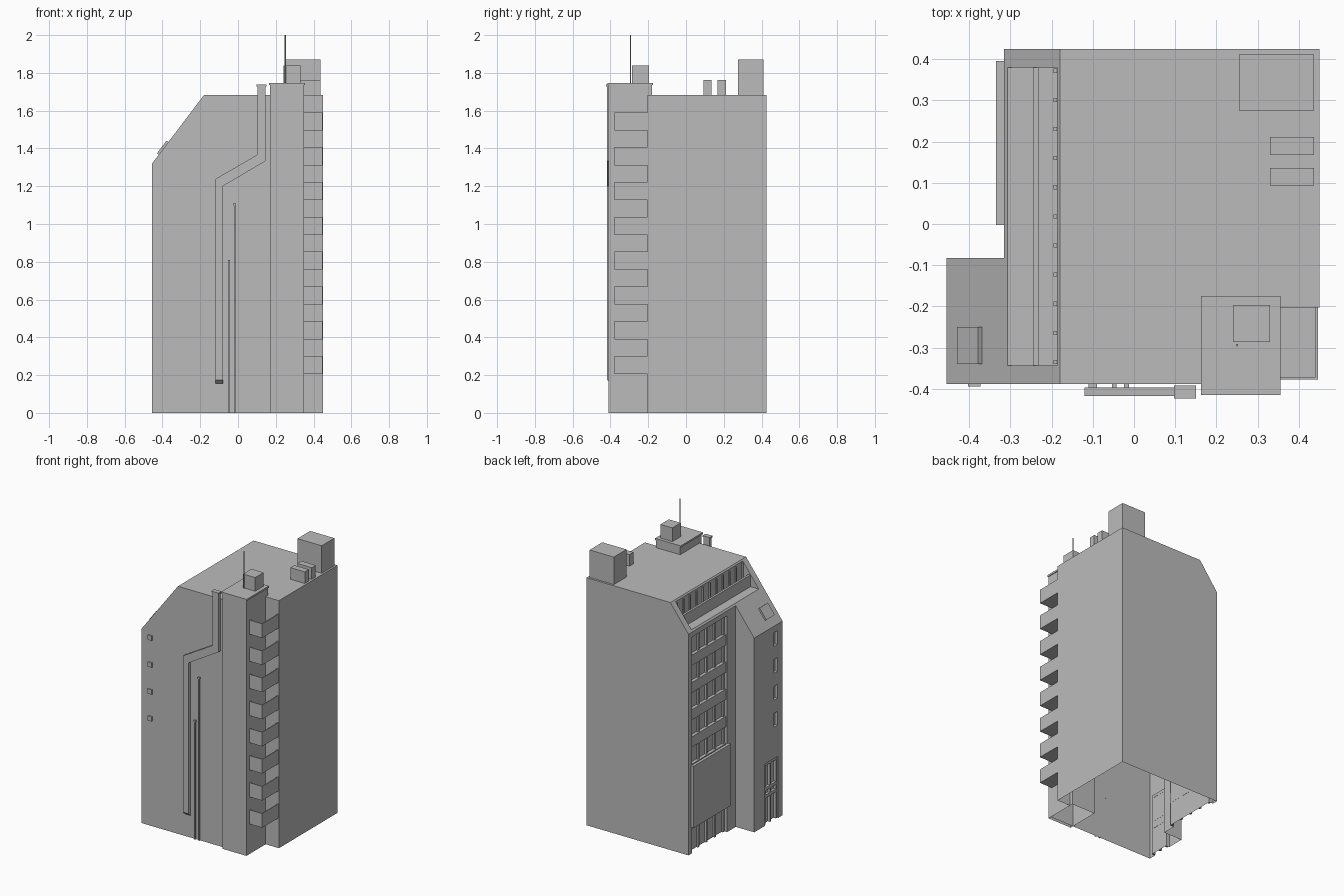
import bpy, bmesh
from mathutils import Vector

if "Cube" in bpy.data.objects:
    bpy.data.objects.remove(bpy.data.objects["Cube"])

grey = bpy.data.materials.new("concrete grey")
grey.use_nodes = True
COLOUR = (0.5, 0.5, 0.5, 1)
grey.diffuse_color = COLOUR
for node in grey.node_tree.nodes:
    if node.type == 'BSDF_PRINCIPLED':
        node.inputs["Base Color"].default_value = COLOUR
        node.inputs["Roughness"].default_value = 0.8


def finish(name, bm):
    bmesh.ops.recalc_face_normals(bm, faces=bm.faces[:])
    me = bpy.data.meshes.new(name)
    bm.to_mesh(me)
    bm.free()
    me.materials.append(grey)
    ob = bpy.data.objects.new(name, me)
    bpy.context.scene.collection.objects.link(ob)
    return ob


def add_prism(bm, profile, y0, y1):
    """Extrude an x-z outline along y."""
    face = bm.faces.new([bm.verts.new((x, y0, z)) for x, z in profile])
    ext = bmesh.ops.extrude_face_region(bm, geom=[face])
    moved = [v for v in ext["geom"] if isinstance(v, bmesh.types.BMVert)]
    bmesh.ops.translate(bm, verts=moved, vec=(0, y1 - y0, 0))


def add_box(bm, x, y, z):
    add_prism(bm, [(x[0], z[0]), (x[1], z[0]), (x[1], z[1]), (x[0], z[1])], *y)


def prism(name, profile, y0, y1):
    bm = bmesh.new()
    add_prism(bm, profile, y0, y1)
    return finish(name, bm)


def boxes(name, *specs):
    bm = bmesh.new()
    for spec in specs:
        add_box(bm, *spec)
    return finish(name, bm)


def open_bottom(ob):
    """Remove the faces that lie on the ground."""
    bm = bmesh.new()
    bm.from_mesh(ob.data)
    low = [f for f in bm.faces if all(abs(v.co.z) < 1e-3 for v in f.verts)]
    bmesh.ops.delete(bm, geom=low, context='FACES')
    bm.to_mesh(ob.data)
    bm.free()


def cut(ob, cutters):
    for c in cutters:
        c.hide_render = True
        mod = ob.modifiers.new(c.name, 'BOOLEAN')
        mod.operation, mod.solver, mod.object = 'DIFFERENCE', 'EXACT', c
    bpy.context.view_layer.update()
    graph = bpy.context.evaluated_depsgraph_get()
    me = bpy.data.meshes.new_from_object(ob.evaluated_get(graph))
    ob.modifiers.clear()
    ob.data = me
    for c in cutters:
        bpy.data.objects.remove(c)


# Main block with sloped upper edge
LEFT, WING, RIGHT, FRONT, BACK = -0.455, -0.316, 0.45, -0.388, 0.425
ROOF, EAVE, RIDGE_X = 1.683, 1.32, -0.18
body = prism("main_building", [(LEFT, 0), (RIGHT, 0), (RIGHT, ROOF),
                               (RIDGE_X, ROOF), (LEFT, EAVE)], FRONT, BACK)

# Cutters: corner notches, stepped terrace, window bay, entrance, slot windows
slots = [0.68 + 0.183 * i for i in range(4)]
cutters = [
    boxes("rear_notch", ((-1, WING), (-0.083, 1), (-1, 3))),
    boxes("balcony_notch", ((0.35, 1), (-1, -0.203), (-1, 3))),
    prism("terrace_cut", [(-0.308, 1.515), (-0.245, 1.515), (-0.245, 1.595),
                          (-0.23, 1.595), (-0.23, 1.515), (-0.187, 1.515),
                          (-0.187, 1.9), (-0.308, 1.9)], -0.343, 0.38),
    boxes("bay_cut", ((-0.4, -0.286), (0.01, 0.388), (-1, 1.47))),
    boxes("entrance_cut", ((-0.6, -0.43), (-0.34, -0.2), (-1, 0.42))),
    boxes("slot_cut", *[((-0.6, -0.435), (-0.333, -0.295), (z - 0.047, z + 0.047))
                        for z in slots]),
]
cut(body, cutters)
open_bottom(body)

# Window bay: sill bands and mullions
boxes("bay_sill_bands", *[((-0.308, -0.285), (0.011, 0.387), (z - 0.07, z))
                          for z in [0.23 + 0.185 * i for i in range(7)]])
boxes("bay_mullions", *[((-0.298, -0.285), (y - 0.008, y + 0.008), (0, 1.469))
                        for y in [0.02 + 0.09 * i for i in range(5)]])
boxes("billboard", ((-0.335, WING + 0.001), (-0.002, 0.396), (0.18, 0.6)))

# Terrace glazing bars
boxes("terrace_mullions", *[((-0.196, -0.186), (y - 0.005, y + 0.005), (1.516, 1.664))
                            for y in [-0.335 + 0.0707 * i for i in range(11)]])

# Entrance frame
boxes("entrance_frame",
      *[((-0.447, -0.429), (y - 0.006, y + 0.006), (0, 0.419))
        for y in (-0.333, -0.27, -0.207)],
      *[((-0.447, -0.429), (-0.339, -0.201), (z, z + 0.02)) for z in (0.18, 0.23, 0.399)])

# Skylight plate lying on the slope
along = Vector((RIDGE_X - LEFT, ROOF - EAVE)).normalized()
normal = Vector((-along.y, along.x))
start = Vector((LEFT, EAVE)) + along * 0.058
end = start + along * 0.085
prism("skylight", [start, end, end + normal * 0.012, start + normal * 0.012],
      -0.34, -0.25)

# Corner tower with cap, roof hut and mast
tower = boxes("corner_tower", ((0.17, 0.35), (-0.41, -0.18), (0, 1.738)))
open_bottom(tower)
boxes("tower_cap", ((0.163, 0.355), (-0.415, -0.175), (1.735, 1.747)))
boxes("tower_hut", ((0.24, 0.33), (-0.287, -0.197), (1.747, 1.84)))
bpy.ops.mesh.primitive_cylinder_add(vertices=8, radius=0.003, depth=0.256,
                                    location=(0.25, -0.294, 1.872))
mast = bpy.context.object
mast.name = "mast"
mast.data.materials.append(grey)

# Balconies: floor, front panel, side panel
for i in range(8):
    z = 0.205 + 0.1843 * i
    top = z + 0.096
    boxes("balcony", ((0.35, 0.447), (-0.378, -0.203), (z, z + 0.008)),
          ((0.35, 0.447), (-0.378, -0.371), (z, top)),
          ((0.441, 0.447), (-0.378, -0.203), (z, top)))

# Roof plant
boxes("lift_house", ((0.255, 0.437), (0.275, 0.411), (ROOF, 1.87)))
boxes("cooling_units", *[((0.33, 0.437), (y, y + 0.043), (ROOF, 1.762))
                         for y in (0.093, 0.168)])

# Cranked flue with slanted outlet and cap
prism("flue", [(-0.12, 0.175), (-0.08, 0.175), (-0.08, 1.2), (0.145, 1.333),
               (0.145, 1.73), (0.102, 1.73), (0.102, 1.367), (-0.12, 1.238)],
      -0.418, -0.397)
outlet = boxes("flue_outlet", ((-0.12, -0.08), (-0.418, -0.397), (0.155, 0.175)))
for v in outlet.data.vertices:
    if v.co.z < 0.16 and v.co.y < -0.41:
        v.co.z = 0.174
boxes("flue_cap", ((0.097, 0.15), (-0.424, -0.392), (1.728, 1.738)))
boxes("flue_brackets", *[((-0.11, -0.09), (-0.398, -0.387), (z, z + 0.015))
                         for z in (0.3, 0.7, 1.1)])

# Thin drain pipes with collars
for x, h in ((-0.048, 0.81), (-0.018, 1.11)):
    boxes("drain_pipe", ((x - 0.004, x + 0.004), (-0.397, -0.387), (0, h - 0.01)),
          ((x - 0.006, x + 0.006), (-0.399, -0.387), (h - 0.012, h)))

# Small vent hoods on the front wall
boxes("vent_hoods", *[((-0.403, -0.373), (-0.395, -0.387), (z - 0.016, z + 0.016))
                      for z in [0.73 + 0.183 * i for i in range(4)]])
